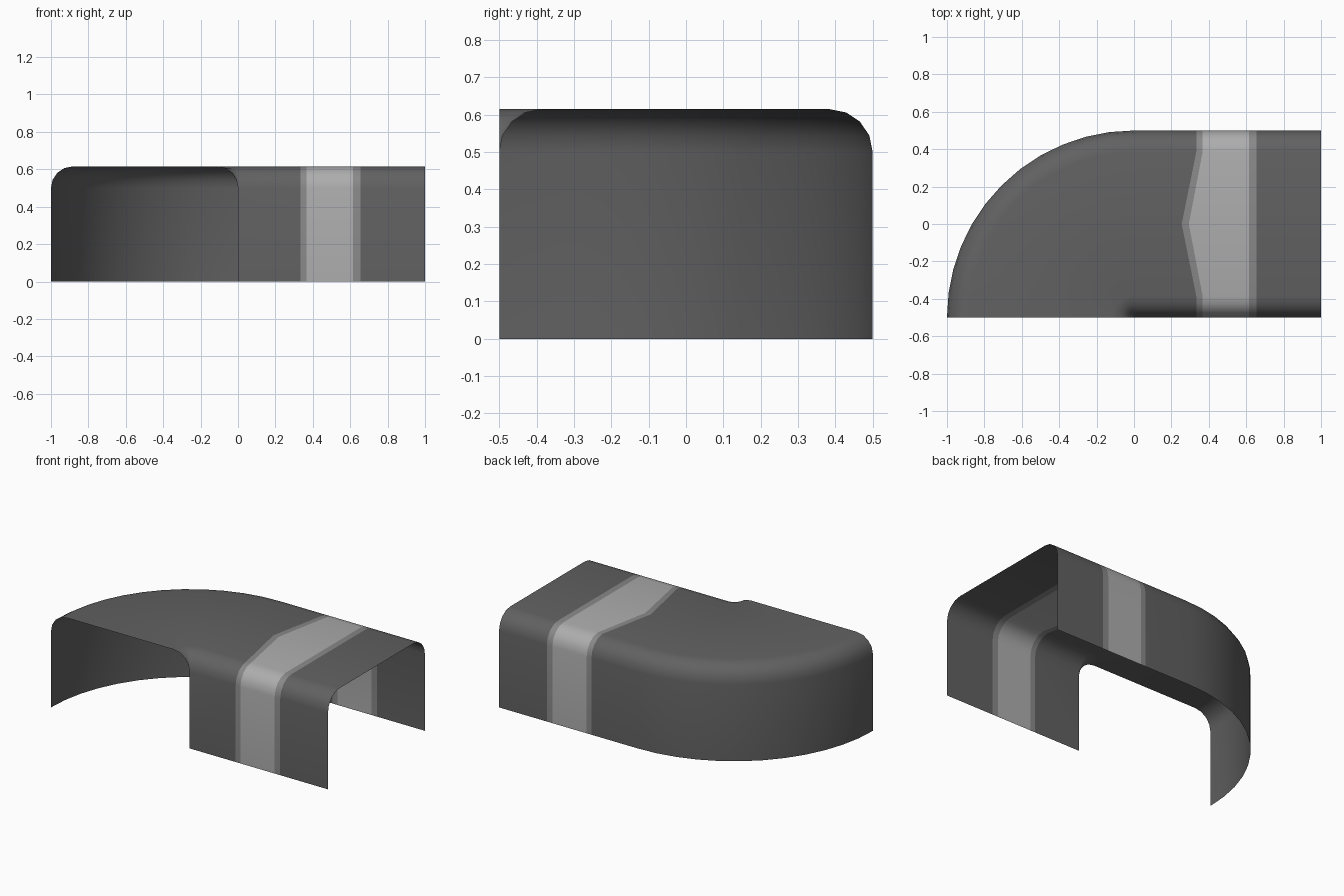
import bpy, bmesh
from math import sin, cos, pi

if "Cube" in bpy.data.objects:
    bpy.data.objects.remove(bpy.data.objects["Cube"])

HEIGHT, R, BEND = 0.615, 0.115, 12

# Cross-section: (distance from inner wall, height), wall - rounded top - wall
half = [(0, 0)] + [(R - R * cos(a), HEIGHT - R + R * sin(a))
                   for a in [i * pi / 8 for i in range(5)]]
profile = half + [(0.5, HEIGHT)] + [(1 - d, z) for d, z in reversed(half)]


def material(name, v):
    m = bpy.data.materials.new(name)
    m.diffuse_color = (v, v, v, 1)
    m.use_nodes = True
    m.node_tree.nodes["Principled BSDF"].inputs["Base Color"].default_value = m.diffuse_color
    return m


bm = bmesh.new()
rings = []

# Quarter-turn bend around the inner corner
for i in range(BEND):
    a = pi / 2 * (1 - i / BEND)
    rings.append([bm.verts.new((-d * sin(a), -0.5 + d * cos(a), z)) for d, z in profile])

# Straight run; the stripe's left edges form a chevron on the top
for x, point in [(0, 0), (0.333, 0.078), (0.367, 0.074), (0.615, 0), (0.655, 0), (1, 0)]:
    rings.append([bm.verts.new((x - (point if d == 0.5 else 0), d - 0.5, z))
                  for d, z in profile])

# Skin the rings; stripe columns get their own materials
stripe = {BEND + 1: 1, BEND + 2: 2, BEND + 3: 1}
for k, (a, b) in enumerate(zip(rings, rings[1:])):
    for j in range(len(profile) - 1):
        if k < BEND and j == 0:
            continue  # inner wall collapses onto the bend axis
        f = bm.faces.new((a[j], b[j], b[j + 1], a[j + 1]))
        f.material_index = stripe.get(k, 0)
        f.smooth = True
bmesh.ops.remove_doubles(bm, verts=bm.verts, dist=1e-4)
bmesh.ops.delete(bm, geom=[v for v in bm.verts if not v.link_faces], context='VERTS')
bm.normal_update()
if sum(f.normal.z for f in bm.faces) < 0:
    bmesh.ops.reverse_faces(bm, faces=bm.faces)

mesh = bpy.data.meshes.new("corner_cover")
bm.to_mesh(mesh)
bm.free()
cover = bpy.data.objects.new("corner_cover", mesh)
bpy.context.collection.objects.link(cover)
for name, v in [("dark_grey", 0.12), ("mid_grey", 0.25), ("light_grey", 0.42)]:
    mesh.materials.append(material(name, v))

bpy.context.view_layer.objects.active = cover
cover.select_set(True)
bpy.ops.object.shade_smooth_by_angle(angle=pi / 6)
